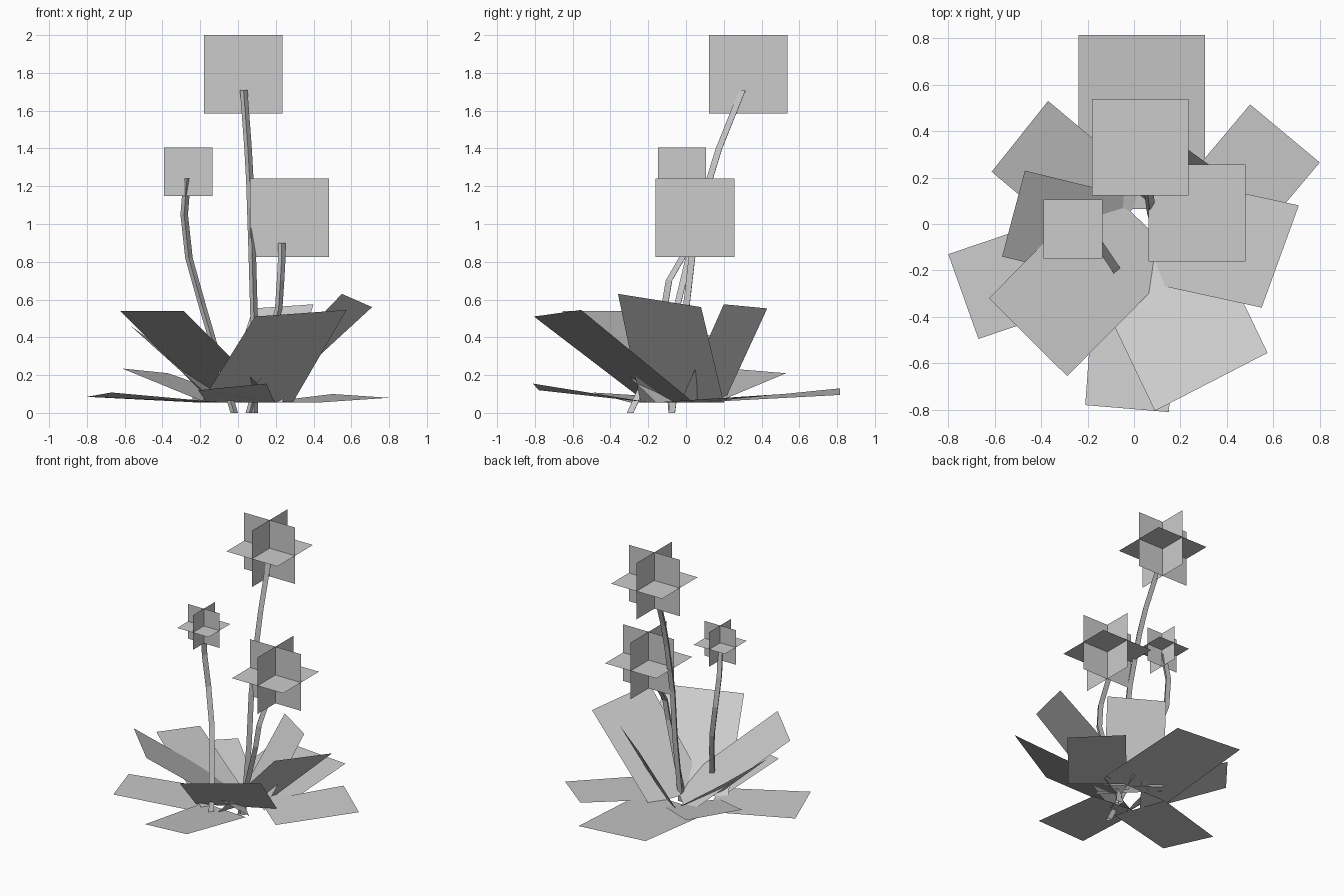
import bpy, math
from mathutils import Vector

if "Cube" in bpy.data.objects:
    bpy.data.objects.remove(bpy.data.objects["Cube"])


def make_mesh(name, verts, faces):
    me = bpy.data.meshes.new(name)
    me.from_pydata([tuple(v) for v in verts], [], faces)
    me.update()
    ob = bpy.data.objects.new(name, me)
    bpy.context.collection.objects.link(ob)
    return ob


# Blossom: three square planes crossed at right angles
def blossom(name, centre, size):
    c, h = Vector(centre), size / 2
    verts, faces = [], []
    for a, b in ((0, 1), (0, 2), (1, 2)):
        n = len(verts)
        for s, t in ((-1, -1), (1, -1), (1, 1), (-1, 1)):
            p = c.copy()
            p[a] += s * h
            p[b] += t * h
            verts.append(p)
        faces.append((n, n + 1, n + 2, n + 3))
    make_mesh(name, verts, faces)


# Stem: thin low-poly tube along a bent path
def stem(name, path, radius=0.023, sides=3):
    verts, faces = [], []
    for p in path:
        for k in range(sides):
            a = math.tau * k / sides + 0.5
            verts.append((p[0] + radius * math.cos(a), p[1] + radius * math.sin(a), p[2]))
    for i in range(len(path) - 1):
        for k in range(sides):
            m = (k + 1) % sides
            a, b = i * sides, (i + 1) * sides
            faces.append((a + k, a + m, b + m, b + k))
    make_mesh(name, verts, faces)


# Leaf: flat quad from two tip corners, swept inward to the base height
def leaf(name, tip_a, tip_b, inward, base_z=0.055):
    a, b = Vector(tip_a), Vector(tip_b)
    d = Vector((inward[0], inward[1], 0))
    base_a, base_b = a + d, b + d
    base_a.z = base_b.z = base_z
    make_mesh(name, (a, b, base_b, base_a), [(0, 1, 2, 3)])


# Flowers
blossom("tall_blossom", (0.027, 0.33, 1.793), 0.415)
blossom("small_blossom", (-0.263, -0.022, 1.277), 0.255)
blossom("low_blossom", (0.272, 0.047, 1.033), 0.417)

# Stems
stem("tall_stem", [(0.085, -0.07, 0), (0.085, 0, 0.5), (0.075, 0.04, 0.85),
                   (0.063, 0.125, 1.22), (0.053, 0.18, 1.4), (0.03, 0.305, 1.71)])
stem("small_stem", [(-0.02, -0.29, 0), (-0.14, -0.11, 0.4), (-0.19, -0.04, 0.57),
                    (-0.26, 0.02, 0.82), (-0.285, 0.01, 1.05), (-0.27, -0.02, 1.24)])
stem("low_stem", [(0.06, -0.07, 0), (0.215, -0.11, 0.55), (0.225, -0.085, 0.7),
                  (0.232, -0.01, 0.83), (0.232, 0.03, 0.9)])

# Raised leaves, then the leaves lying near the ground
leaves = {
    "raised_leaf_front_right": ((0.09, -0.805, 0.51), (0.575, -0.555, 0.545), (-0.285, 0.595)),
    "raised_leaf_front_left": ((-0.625, -0.32, 0.54), (-0.288, -0.655, 0.54), (0.49, 0.495)),
    "raised_leaf_right": ((0.55, -0.36, 0.63), (0.71, 0.08, 0.56), (-0.55, 0.12)),
    "raised_leaf_left": ((-0.47, 0.23, 0.39), (-0.568, -0.14, 0.46), (0.45, -0.11)),
    "raised_leaf_back": ((0.08, 0.43, 0.553), (0.4, 0.2, 0.575), (-0.165, -0.23)),
    "ground_leaf_back": ((-0.24, 0.815, 0.13), (0.305, 0.815, 0.095), (0, -0.75)),
    "ground_leaf_back_left": ((-0.37, 0.53, 0.21), (-0.613, 0.225, 0.235), (0.44, -0.37)),
    "ground_leaf_back_right": ((0.5, 0.515, 0.1), (0.8, 0.265, 0.08), (-0.37, -0.44)),
    "ground_leaf_left": ((-0.8, -0.13, 0.085), (-0.67, -0.495, 0.108), (0.59, 0.2)),
    "ground_leaf_front": ((-0.21, -0.78, 0.12), (0.15, -0.81, 0.155), (0.045, 0.62)),
}
for name, (a, b, d) in leaves.items():
    leaf(name, a, b, d)
